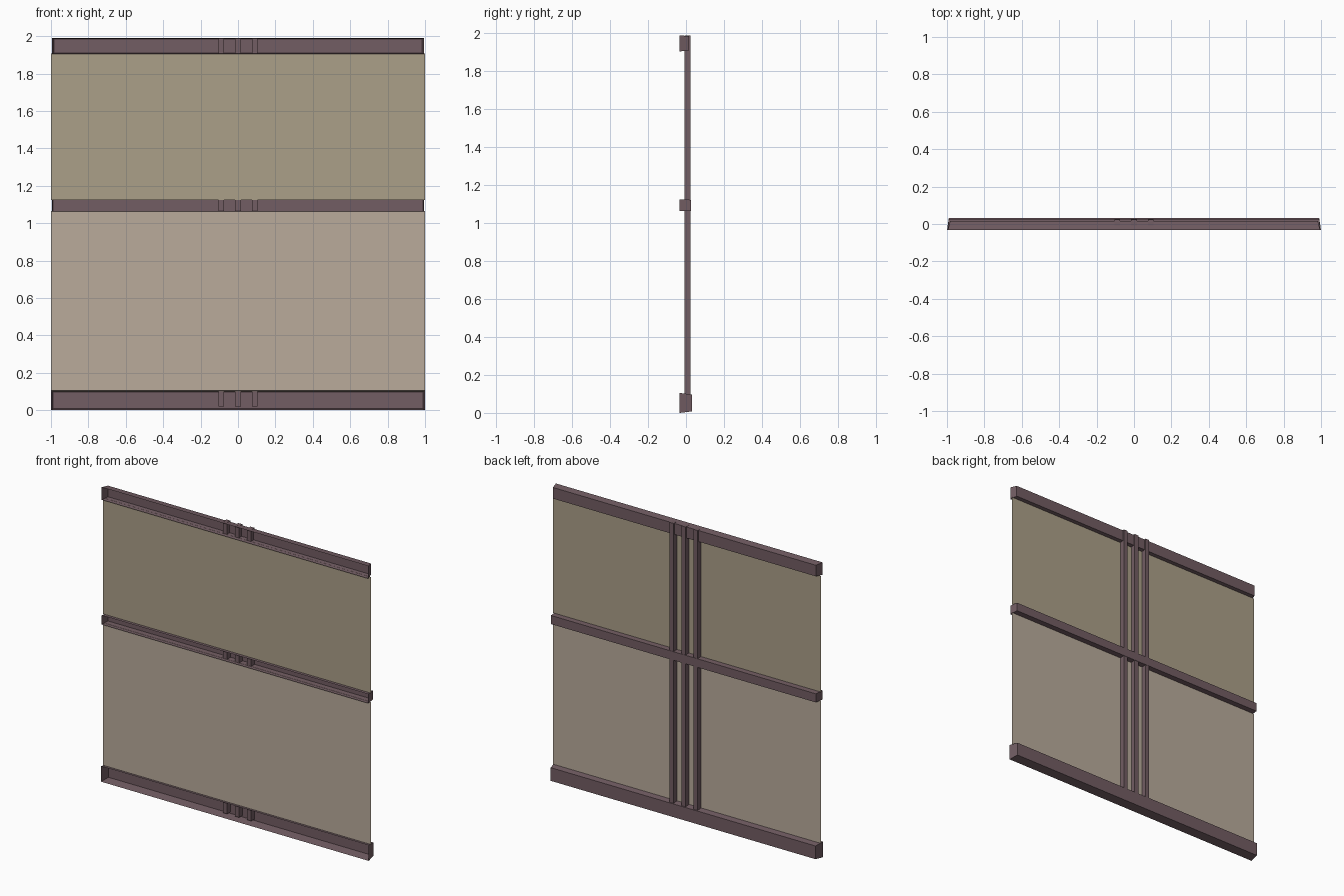
import bpy, bmesh

if "Cube" in bpy.data.objects:
    bpy.data.objects.remove(bpy.data.objects["Cube"])


def material(name, color):
    m = bpy.data.materials.new(name)
    m.diffuse_color = (*color, 1)
    m.use_nodes = True
    m.node_tree.nodes["Principled BSDF"].inputs["Base Color"].default_value = m.diffuse_color
    return m


wood = material("plum_brown", (0.17, 0.11, 0.125))
olive = material("olive_panel", (0.41, 0.35, 0.25))
beige = material("beige_panel", (0.49, 0.41, 0.33))


def finish(name, bm, mat):
    me = bpy.data.meshes.new(name)
    bm.to_mesh(me)
    bm.free()
    me.materials.append(mat)
    ob = bpy.data.objects.new(name, me)
    bpy.context.collection.objects.link(ob)
    return ob


def ring(bm, hx, y, z0, z1):
    return [bm.verts.new(p) for p in ((-hx, y, z0), (hx, y, z0), (hx, y, z1), (-hx, y, z1))]


# Hollow rail: tray open to the front, slightly tapered towards its back wall
def rail(name, hx, y0, y1, z0, z1, taper_x, taper_z):
    bm = bmesh.new()
    front = ring(bm, hx, y0, z0, z1)
    back = ring(bm, hx - taper_x, y1, z0 + taper_z, z1 - taper_z)
    bm.faces.new(back[::-1])
    for i in range(4):
        j = (i + 1) % 4
        bm.faces.new((front[i], front[j], back[j], back[i]))
    bmesh.ops.recalc_face_normals(bm, faces=bm.faces)
    finish(name, bm, wood)


# Thin sheet facing the front
def panel(name, z0, z1, mat):
    bm = bmesh.new()
    bm.faces.new(ring(bm, 1.0, -0.01, z0, z1))
    finish(name, bm, mat)


# Upright bar behind the panels
def bar(name, x, w, y0, y1, z0, z1):
    bm = bmesh.new()
    bmesh.ops.create_cube(bm, size=1)
    for v in bm.verts:
        v.co.x = x + v.co.x * w
        v.co.y = (y0 + y1) / 2 + v.co.y * (y1 - y0)
        v.co.z = (z0 + z1) / 2 + v.co.z * (z1 - z0)
    finish(name, bm, wood)


rail("bottom_rail", 1.0, -0.033, 0.031, 0.0, 0.105, 0.01, 0.008)
rail("middle_rail", 0.995, -0.033, 0.027, 1.063, 1.125, 0.005, 0.002)
rail("top_rail", 0.995, -0.033, 0.016, 1.905, 1.99, 0.012, 0.005)

panel("lower_panel", 0.1, 1.065, beige)
panel("upper_panel", 1.123, 1.908, olive)

for i, x in enumerate((-0.09, 0.0, 0.09)):
    bar(f"upright_bar_{i + 1}", x, 0.03, -0.009, 0.025, 0.02, 1.988)
